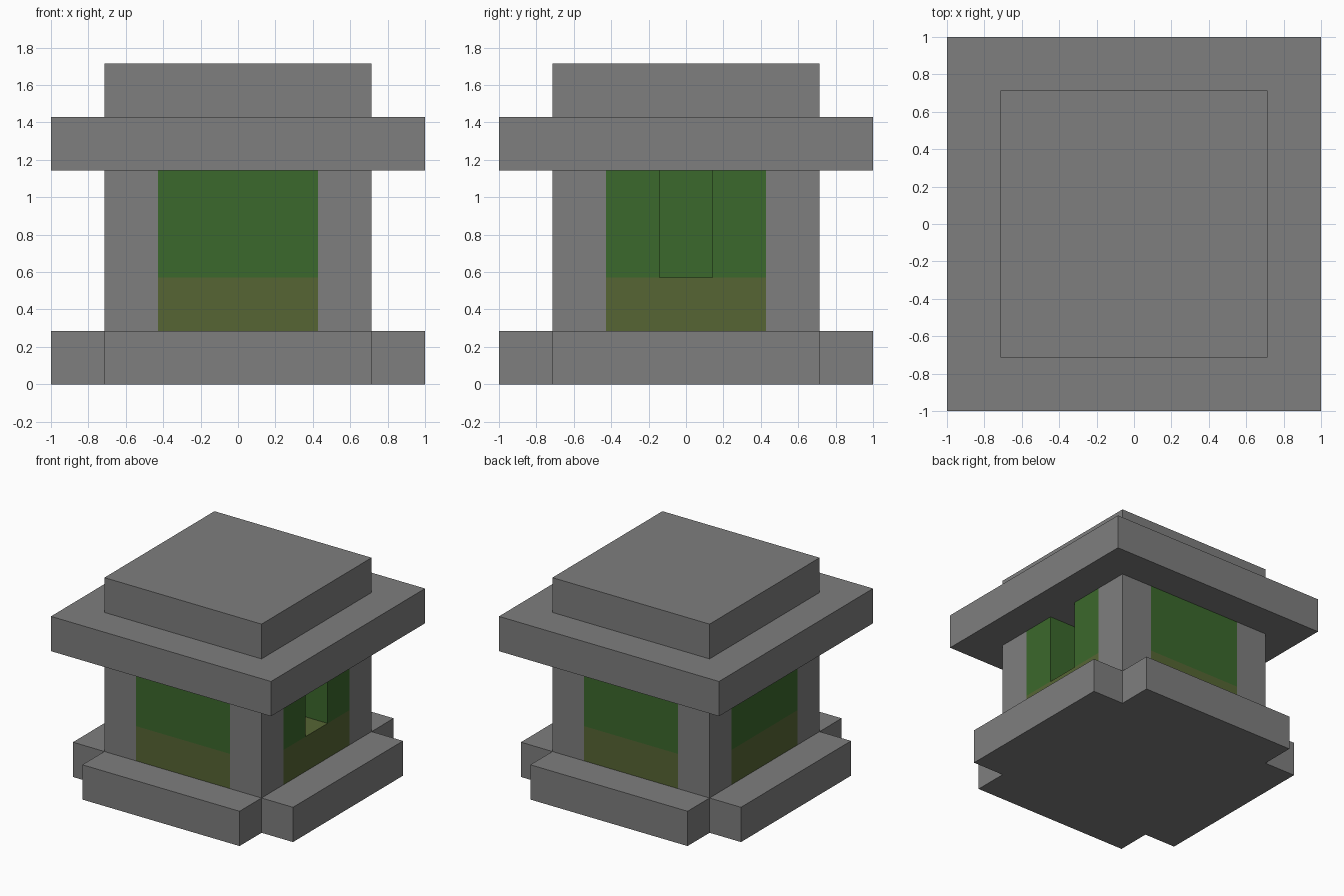
import bpy
import bmesh

cube = bpy.data.objects.get("Cube")
if cube:
    bpy.data.objects.remove(cube, do_unlink=True)

U = 2 / 7  # one block


def material(name, color):
    mat = bpy.data.materials.new(name)
    mat.use_nodes = True
    mat.diffuse_color = (*color, 1)
    bsdf = next(n for n in mat.node_tree.nodes if n.type == "BSDF_PRINCIPLED")
    bsdf.inputs["Base Color"].default_value = (*color, 1)
    return mat


stone = material("stone grey", (0.21, 0.21, 0.21))
green = material("leaf green", (0.044, 0.138, 0.025))
olive = material("olive", (0.093, 0.13, 0.034))


def prism(name, outline, z0, z1, mat):
    """Extrude a flat outline, given in blocks, from z0 to z1."""
    bm = bmesh.new()
    face = bm.faces.new([bm.verts.new((x * U, y * U, z0 * U)) for x, y in outline])
    top = bmesh.ops.extrude_face_region(bm, geom=[face])["geom"]
    verts = [v for v in top if isinstance(v, bmesh.types.BMVert)]
    bmesh.ops.translate(bm, verts=verts, vec=(0, 0, (z1 - z0) * U))
    bmesh.ops.recalc_face_normals(bm, faces=bm.faces)
    mesh = bpy.data.meshes.new(name)
    bm.to_mesh(mesh)
    bm.free()
    mesh.materials.append(mat)
    obj = bpy.data.objects.new(name, mesh)
    bpy.context.collection.objects.link(obj)
    return obj


def box(name, x0, x1, y0, y1, z0, z1, mat):
    return prism(name, [(x0, y0), (x1, y0), (x1, y1), (x0, y1)], z0, z1, mat)


def cross(long, short):
    """Square outline with its four corners notched out."""
    points = []
    for sx, sy in ((1, 1), (-1, 1), (-1, -1), (1, -1)):
        corner = [(sx * long, sy * short), (sx * short, sy * short),
                  (sx * short, sy * long)]
        points += corner if sx == sy else corner[::-1]
    return points


# Stepped base and the olive lower walls with the floor
prism("base", cross(3.5, 2.5), 0, 1, stone)
prism("lower_wall", cross(2.5, 1.5), 1, 2, olive)

# Corner pillars
for sx, side in ((1, "left"), (-1, "right")):
    for sy, end in ((1, "back"), (-1, "front")):
        x0, x1 = sorted((sx * 1.5, sx * 2.5))
        y0, y1 = sorted((sy * 1.5, sy * 2.5))
        box(f"pillar_{end}_{side}", x0, x1, y0, y1, 1, 4, stone)

# Upper walls, with a doorway open on the left side
box("wall_front", -1.5, 1.5, -2.5, -1.5, 2, 4, green)
box("wall_back", -1.5, 1.5, 1.5, 2.5, 2, 4, green)
box("wall_right", -2.5, -1.5, -1.5, 1.5, 2, 4, green)
box("doorway_wall_front", 1.5, 2.5, -1.5, -0.5, 2, 4, green)
box("doorway_wall_back", 1.5, 2.5, 0.5, 1.5, 2, 4, green)

# Roof slab and cap
box("roof_slab", -3.5, 3.5, -3.5, 3.5, 4, 5, stone)
box("roof_cap", -2.5, 2.5, -2.5, 2.5, 5, 6, stone)
